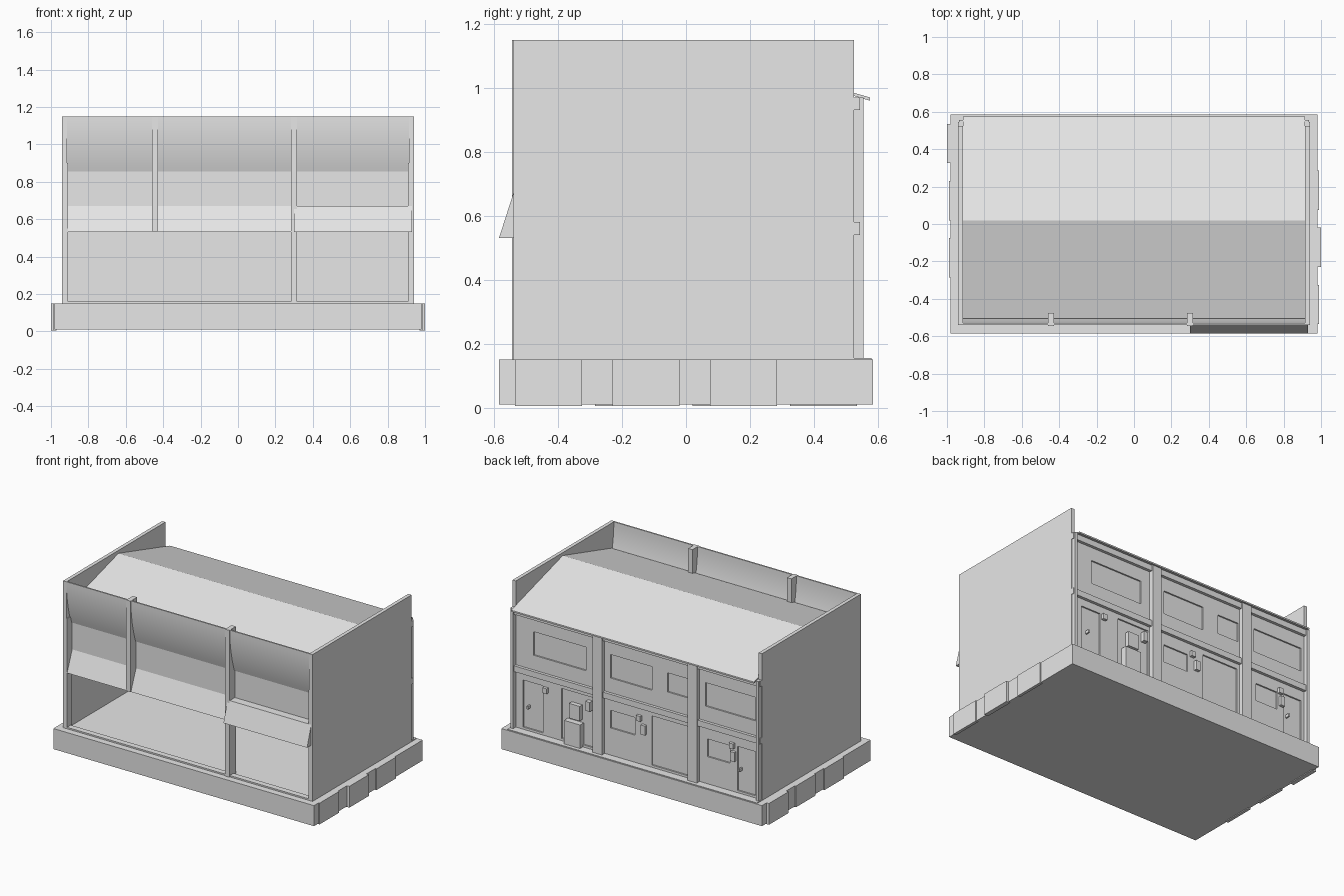
import bpy
import bmesh

if "Cube" in bpy.data.objects:
    bpy.data.objects.remove(bpy.data.objects["Cube"], do_unlink=True)

# Main levels and planes shared by the parts
base_top, band_bottom, eave, ridge, wall_top = 0.15, 0.54, 0.97, 1.13, 1.15
inner, outer = 0.915, 0.94
front, window_plane, rear = -0.54, -0.485, 0.525
thin = 0.01
door_sill = base_top + 2 * thin

grey = bpy.data.materials.new("plain_grey")
grey.use_nodes = True
grey.diffuse_color = (0.8, 0.8, 0.8, 1)
shader = grey.node_tree.nodes["Principled BSDF"]
shader.inputs["Base Color"].default_value = grey.diffuse_color


def make(name, bm):
    bmesh.ops.recalc_face_normals(bm, faces=bm.faces)
    mesh = bpy.data.meshes.new(name)
    bm.to_mesh(mesh)
    bm.free()
    mesh.materials.append(grey)
    obj = bpy.data.objects.new(name, mesh)
    bpy.context.collection.objects.link(obj)
    return obj


def add_box(bm, *spans):
    for vert in bmesh.ops.create_cube(bm, size=1)["verts"]:
        for axis, (low, high) in enumerate(spans):
            vert.co[axis] = high if vert.co[axis] > 0 else low


def box(name, *spans):
    bm = bmesh.new()
    add_box(bm, *spans)
    return make(name, bm)


def around(centre, half):
    return (centre - half, centre + half)


def prism(name, span, profile):
    """Extrude a closed (y, z) profile along x."""
    bm = bmesh.new()
    start, end = span
    face = bm.faces.new([bm.verts.new((start, y, z)) for y, z in profile])
    extruded = bmesh.ops.extrude_face_region(bm, geom=[face])["geom"]
    for item in extruded:
        if isinstance(item, bmesh.types.BMVert):
            item.co.x = end
    return make(name, bm)


full_width = (-outer, outer)
inside_width = (-inner, inner)

# Base slab with evenly spaced tabs on both ends
box("base", around(0, 0.982), around(0, 0.585), (thin, base_top))
for side, label in ((1, "left"), (-1, "right")):
    for index in range(3):
        centre = side * (0.305 * index - 0.43)
        reach = 1 if index == (1 if side > 0 else 0) else 0.99
        box(label + "_tab", sorted((side * 0.97, side * reach)),
            around(centre, 0.105), (thin / 2, base_top))
    box(label + "_wall", sorted((side * inner, side * outer)),
        (front, rear), (base_top, wall_top))
    box(label + "_jamb", around(side * inner, thin / 2),
        (front, window_plane), (base_top, 0.9))
box("rear_path", full_width, (rear, 0.58), (base_top, base_top + thin / 2))

# Gabled roof shell
roof_line = [(0.575, eave), (0.02, ridge), (-0.505, eave + thin)]
prism("roof", inside_width,
      roof_line + [(y, z - thin) for y, z in reversed(roof_line)])

# Upper front panel, curling inward towards its lower edge
curve = []
for step in range(11):
    t = step / 10
    curve.append((front + 0.05 * t * t, wall_top - 0.295 * t))
panel = prism("front_panel", inside_width,
              curve + [(y + thin, z) for y, z in reversed(curve)])
bpy.ops.object.select_all(action="DESELECT")
panel.select_set(True)
bpy.context.view_layer.objects.active = panel
bpy.ops.object.shade_smooth_by_angle()

# Front upper wall, awnings, posts and sill
post_x, short_post_x = 0.3, -0.445
behind = window_plane + thin
awning_bottom, awning_top = 0.53, 0.67
box("front_upper_wall", inside_width, (window_plane, behind),
    (awning_bottom, 0.86))
prism("wide_awning", (-inner, post_x),
      [(window_plane, awning_top), (front, awning_bottom),
       (behind, awning_bottom)])
prism("projecting_awning", (post_x, outer - thin),
      [(window_plane, awning_top), (front, awning_top),
       (-0.585, awning_bottom), (window_plane, awning_bottom)])
for centre, bottom in ((short_post_x, awning_bottom), (post_x, base_top)):
    box("front_post", around(centre, 0.016), (front - thin / 2, behind),
        (bottom, wall_top))
box("front_sill", inside_width, (front, -0.5), (base_top, base_top + thin))

# Rear wall, cut back at the windows and doors
wall = box("rear_wall", full_width, (rear - 3 * thin, rear), (base_top, eave))
recesses = bmesh.new()


def recess(left, right, bottom, top):
    add_box(recesses, (left, right), (rear - thin, rear + thin), (bottom, top))


for left, right in ((0.385, 0.78), (-0.11, 0.2), (-0.89, -0.515)):
    recess(left, right, 0.68, 0.84)
recess(-0.39, -0.23, 0.7, 0.83)
for left, right in ((0.015, 0.2), (-0.7, -0.53)):
    recess(left, right, 0.34, 0.46)
doors = ((0.71, 0.86, 0.49), (0.33, 0.57, 0.51),
         (-0.38, -0.11, 0.505), (-0.89, -0.755, 0.47))
for left, right, top in doors:
    recess(left, right, door_sill, top)
cutter = make("recess_cutter", recesses)
cutter.hide_render = True
cutter.hide_viewport = True
cut = wall.modifiers.new("recesses", "BOOLEAN")
cut.object = cutter
cut.solver = "EXACT"

# Rear bands and posts
for name, bottom in (("floor_band", band_bottom), ("eave_band", eave - 4 * thin)):
    box(name, full_width, (rear, rear + 2 * thin), (bottom, bottom + 4 * thin))
for centre, half in ((-inner - thin, thin), (-0.435, 0.035),
                     (0.28, 0.035), (inner + thin, thin)):
    box("rear_post", around(centre, half), (rear - thin, rear + 3 * thin),
        (base_top, eave))

# Rear lamps with a meter below each
fitting_depth = (rear - 2 * thin, rear + 2 * thin)
for lamp_x, meter_x, meter_z in ((0.685, 0.36, 0.45), (-0.02, -0.055, 0.4),
                                 (-0.72, -0.73, 0.4)):
    box("lamp", around(lamp_x, 0.016), fitting_depth, around(0.47, 0.018))
    box("meter", around(meter_x, 0.016), fitting_depth, around(meter_z, 0.032))

# Door handles and service cabinet
for handle_x in (0.815, -0.78):
    box("door_handle", around(handle_x, thin / 2), fitting_depth,
        around(0.32, thin))
box("cabinet_upper", (0.42, 0.5), fitting_depth, (0.335, 0.435))
box("cabinet_lower", (0.41, 0.53), (rear - 2 * thin, rear + 3 * thin),
    (base_top, 0.315))
